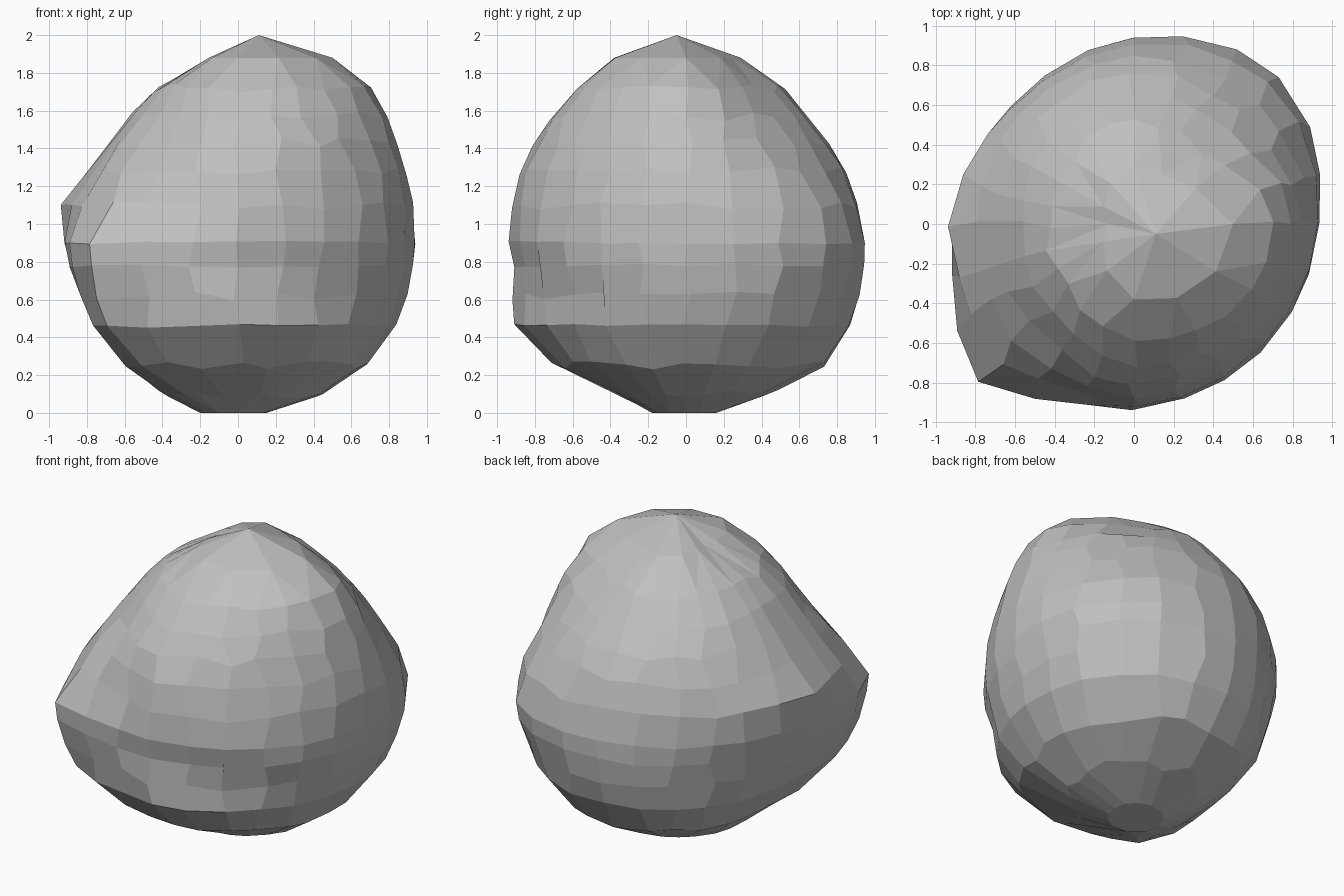
import bpy, bmesh, math, random

if "Cube" in bpy.data.objects:
    bpy.data.objects.remove(bpy.data.objects["Cube"])
random.seed(11)

LEVELS = [0.0, 0.1, 0.25, 0.46, 0.7, 0.9, 1.1, 1.35, 1.55, 1.72, 1.88]
# Vertical profiles of the boulder, one every 45 degrees counter-clockwise from +x
PROFILES = [
    [.15, .46, .68, .84, .92, .935, .93, .87, .80, .71, .50],
    [.16, .46, .74, .91, 1.01, 1.04, .98, .83, .69, .51, .30],
    [.16, .45, .74, .87, .94, .94, .91, .82, .66, .52, .29],
    [.18, .42, .64, .77, .83, .86, .85, .77, .63, .46, .21],
    [.20, .40, .57, .74, .86, .92, .94, .74, .60, .43, .13],
    [.20, .43, .76, .99, 1.10, 1.12, .99, .79, .63, .49, .22],
    [.18, .36, .70, .91, .93, .94, .92, .86, .72, .57, .38],
    [.16, .42, .68, .83, .89, .91, .89, .83, .75, .65, .45],
]
# Chipped ledges: azimuth, half width, height, half height, depth
CHIPS = [
    (284, 20, 0.70, 0.10, 0.025),
    (318, 16, 0.64, 0.04, 0.02),
    (235, 20, 1.43, 0.04, 0.02),
    (52, 16, 0.62, 0.04, 0.02),
]
# Flats either side of the front left corner: azimuth, share taken off
FLATS = [(202.5, 0.06), (247.5, 0.09)]
APEX = (0.11, -0.05, 2.0)
COLUMNS = 24


def at_height(profile, z):
    for i in range(len(LEVELS) - 1):
        if z <= LEVELS[i + 1]:
            t = (z - LEVELS[i]) / (LEVELS[i + 1] - LEVELS[i])
            return profile[i] * (1 - t) + profile[i + 1] * t
    return profile[-1]


def radius(azimuth, z):
    """Smooth blend around the boulder, less flats and chips at this spot."""
    k = int(azimuth // 45)
    t = (azimuth % 45) / 45
    a, b, c, d = [at_height(PROFILES[(k + j) % 8], z) for j in (-1, 0, 1, 2)]
    r = b + 0.5 * t * (c - a + t * (2 * a - 5 * b + 4 * c - d + t * (3 * (b - c) + d - a)))
    fade = min(max((1.4 - z) / 0.3, 0), 1) * min(z / 0.5, 1)
    for az, share in FLATS:
        r *= 1 - share * fade * max(0, 1 - abs(azimuth - az) / 22.5)
    for az, half, height, reach, depth in CHIPS:
        turn = abs((azimuth - az + 180) % 360 - 180)
        if turn < half and abs(z - height) <= reach:
            r -= depth
    return r


# Boulder: irregular rings joined into broad flat facets
bm = bmesh.new()
rows = [0.0, 0.1, 0.25, 0.46, 0.62, 0.78, 0.9, 1.1, 1.28, 1.43, 1.57, 1.72, 1.88]
rings = []
for z in rows:
    ring = []
    step = 2 if z in (0, 1.88) else 1
    wobble = 0 if z in (0, 1.88) else 0.01 if z in (0.46, 0.78, 0.9) else 0.025
    for i in range(0, COLUMNS, step):
        az = (i * 360 / COLUMNS + 120 * wobble * random.uniform(-1, 1)) % 360
        h = z + wobble * random.uniform(-1, 1)
        # chips follow the row, the outline follows the true height
        r = radius(az, h) if wobble > 0.02 else radius(az, z)
        a = math.radians(az)
        ring.append(bm.verts.new((r * math.cos(a), r * math.sin(a), h)))
    rings.append(ring)


def thin_out(few, many):
    """Join a ring to one with twice as many corners."""
    n = len(few)
    for i in range(n):
        j = (i + 1) % n
        mid = many[2 * i + 1]
        bm.faces.new((few[i], mid, many[2 * i]))
        bm.faces.new((few[i], few[j], mid))
        bm.faces.new((few[j], many[2 * j], mid))


for low, high in zip(rings, rings[1:]):
    n = len(low)
    if n < len(high):
        thin_out(low, high)
    elif n > len(high):
        thin_out(high, low)
    else:
        for i in range(n):
            j = (i + 1) % n
            bm.faces.new((low[i], low[j], high[j], high[i]))

# Crown and flat base
tip = bm.verts.new(APEX)
top = rings[-1]
for i in range(len(top)):
    bm.faces.new((top[i], top[(i + 1) % len(top)], tip))
bm.faces.new(list(reversed(rings[0])))
bmesh.ops.recalc_face_normals(bm, faces=bm.faces)

# Merge nearly level neighbours into larger, uneven facets
bmesh.ops.dissolve_limit(bm, angle_limit=math.radians(4), verts=bm.verts, edges=bm.edges)

mesh = bpy.data.meshes.new("boulder")
bm.to_mesh(mesh)
bm.free()
stone = bpy.data.materials.new("grey stone")
stone.diffuse_color = (0.53, 0.53, 0.53, 1)
stone.use_nodes = True
stone.node_tree.nodes["Principled BSDF"].inputs["Base Color"].default_value = stone.diffuse_color
mesh.materials.append(stone)
boulder = bpy.data.objects.new("boulder", mesh)
bpy.context.scene.collection.objects.link(boulder)
